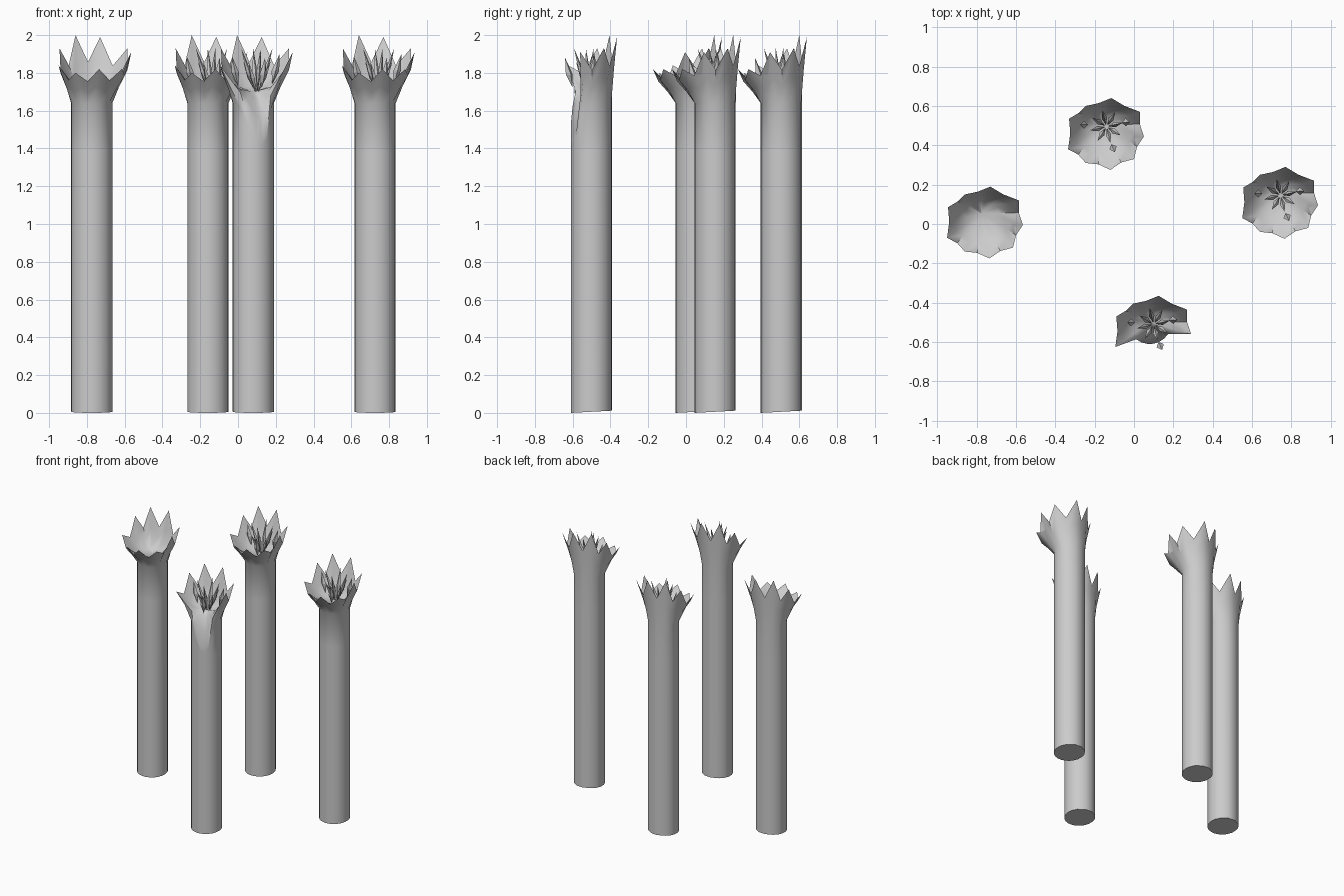
import bpy, bmesh, math
from mathutils import Vector

cube = bpy.data.objects.get("Cube")
if cube:
    bpy.data.objects.remove(cube, do_unlink=True)

mat = bpy.data.materials.new("pale grey")
mat.use_nodes = True
grey = (0.6, 0.6, 0.6, 1)
mat.diffuse_color = grey
mat.node_tree.nodes["Principled BSDF"].inputs["Base Color"].default_value = grey

R = 0.11         # trunk radius
FLOOR = 1.70     # bottom of the hollow in the broken top

# Tips of the torn rim, anticlockwise from the back
TIPS = [Vector(p) for p in (
    (.045, .135, 1.99), (-.085, .095, 2.0), (-.17, .03, 1.93),
    (-.175, -.125, 1.84), (-.085, -.195, 1.80), (.04, -.23, 1.82),
    (.16, -.175, 1.82), (.21, -.06, 1.91), (.19, .065, 1.93))]
# Heights of the torn-out front notch, from its left edge to its right edge
NOTCH = [1.70, 1.62, 1.53, 1.45, 1.43, 1.48, 1.68]


def rim_points():
    """Tips with a valley between each pair."""
    rim = []
    for i, tip in enumerate(TIPS):
        mid = (tip + TIPS[(i + 1) % len(TIPS)]) / 2
        drop = 0.05 + 0.45 * max(0, mid.z - 1.8)
        rim += [tip, Vector((mid.x * .95, mid.y * .95, mid.z - drop))]
    return rim


def finish(name, bm, loc):
    bmesh.ops.recalc_face_normals(bm, faces=bm.faces)
    mesh = bpy.data.meshes.new(name)
    bm.to_mesh(mesh)
    bm.free()
    mesh.materials.append(mat)
    ob = bpy.data.objects.new(name, mesh)
    ob.location = (*loc, 0)
    bpy.context.collection.objects.link(ob)
    return ob


def trunk(name, loc, notched):
    bm = bmesh.new()
    columns = []
    for i, p in enumerate(rim_points()):
        d = Vector((p.x, p.y)).normalized()
        r, top, bend = Vector((p.x, p.y)).length, p.z, 1.64
        if notched and 7 <= i < 7 + len(NOTCH):
            r, top = R, NOTCH[i - 7]
            bend = min(bend, (1.38 + top) / 2)
        rise = top - FLOOR
        # Outside from foot to rim, then down into the hollow
        profile = [(R, .006 * (1 + d.y)), (R, 1.38), (R, bend),
                   (R + (r - R) * .45, (bend + top) / 2), (r, top),
                   (r * .75, FLOOR + rise * .5), (r * .45, FLOOR + rise * .12)]
        columns.append([bm.verts.new((d.x * a, d.y * a, z)) for a, z in profile])
    centre = bm.verts.new((0, 0, FLOOR))
    for a, b in zip(columns, columns[1:] + columns[:1]):
        for k in range(len(a) - 1):
            bm.faces.new((a[k], b[k], b[k + 1], a[k + 1]))
        bm.faces.new((a[-1], b[-1], centre))
    bm.faces.new([c[0] for c in columns])
    ob = finish(name, bm, loc)
    bpy.ops.object.select_all(action='DESELECT')
    ob.select_set(True)
    bpy.context.view_layer.objects.active = ob
    bpy.ops.object.shade_smooth_by_angle(angle=math.radians(50))


def splinter(bm, base, tip, width):
    """Four-sided spike, widest below its middle."""
    base, tip = Vector(base), Vector(tip)
    out = Vector((tip.x - base.x, tip.y - base.y, 0)).normalized()
    side = Vector((-out.y, out.x, 0))
    mid = base.lerp(tip, .45)
    ring = [bm.verts.new(mid + v * width) for v in (out, side, -out, -side)]
    ends = [bm.verts.new(base), bm.verts.new(tip)]
    for a, b in zip(ring, ring[1:] + ring[:1]):
        for e in ends:
            bm.faces.new((a, b, e))


def splinters(name, loc):
    bm = bmesh.new()
    # Inner star of leaning spikes
    for i in range(8):
        a = math.tau * (i + .3) / 8
        c, s = math.cos(a), math.sin(a)
        splinter(bm, (.02 + .01 * c, -.01 + .01 * s, FLOOR),
                 (.02 + .085 * c, -.01 + .085 * s, 1.93 - .07 * (i % 2)), .014)
    # Outer spikes standing on the hollow's wall
    for x, y, z in ((.045, -.10, 1.72), (-.08, .0, 1.73), (.10, .01, 1.74)):
        splinter(bm, (x, y, z), (x * 1.4, y * 1.4, z + .16), .02)
    finish(name, bm, loc)


POSTS = {"left": (.725, .155), "right": (-.775, .055),
         "back": (-.16, .505), "front": (.08, -.50)}
for side, loc in POSTS.items():
    trunk(side + "_trunk", loc, side == "front")
    if side != "right":
        splinters(side + "_splinters", loc)
